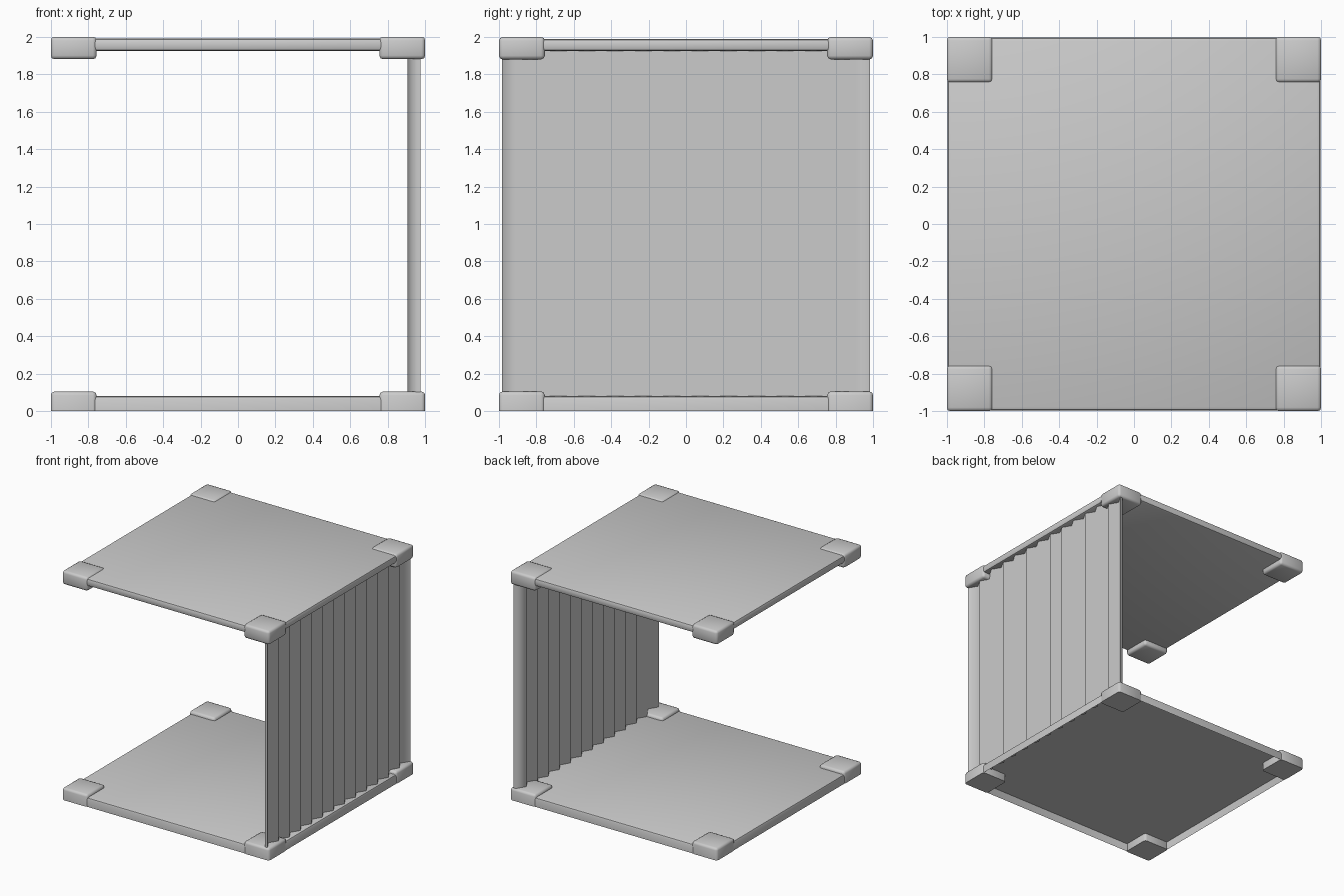
import bpy
import bmesh

cube = bpy.data.objects.get("Cube")
if cube:
    bpy.data.objects.remove(cube, do_unlink=True)

# Single grey finish
grey = bpy.data.materials.new("light_grey")
grey.use_nodes = True
grey.diffuse_color = (0.6, 0.6, 0.6, 1)
grey.node_tree.nodes["Principled BSDF"].inputs["Base Color"].default_value = grey.diffuse_color


def finish(bm, name, angle=None):
    bmesh.ops.recalc_face_normals(bm, faces=bm.faces)
    mesh = bpy.data.meshes.new(name)
    bm.to_mesh(mesh)
    bm.free()
    mesh.materials.append(grey)
    obj = bpy.data.objects.new(name, mesh)
    bpy.context.collection.objects.link(obj)
    bpy.ops.object.select_all(action="DESELECT")
    obj.select_set(True)
    bpy.context.view_layer.objects.active = obj
    if angle:
        bpy.ops.object.shade_smooth_by_angle(angle=angle)
    else:
        bpy.ops.object.shade_smooth()
    return obj


def box(x, y, size, z0, z1):
    """Square block centred on x, y."""
    bm = bmesh.new()
    bmesh.ops.create_cube(bm, size=1)
    for v in bm.verts:
        v.co = (x + v.co.x * size, y + v.co.y * size, z0 + (v.co.z + 0.5) * (z1 - z0))
    return bm


def round_edges(bm, width, keep_bottom):
    """Bevel the edges, optionally leaving the bottom outline sharp."""
    low = min(v.co.z for v in bm.verts) + 0.001
    edges = [e for e in bm.edges
             if not (keep_bottom and all(v.co.z < low for v in e.verts))]
    bmesh.ops.bevel(bm, geom=edges, offset=width, segments=2,
                    profile=0.5, affect="EDGES")


# Lower panel: thin tray, open underneath
bm = box(0, 0, 1.99, 0, 0.08)
round_edges(bm, 0.018, True)
bm.normal_update()
under = [f for f in bm.faces if f.normal.z < -0.9]
bmesh.ops.inset_region(bm, faces=under, thickness=0.006)
for v in {v for f in under for v in f.verts}:
    v.co.z += 0.068
finish(bm, "lower_panel", 0.7)

# Upper panel: slab with rounded rim
bm = box(0, 0, 1.99, 1.925, 1.99)
round_edges(bm, 0.018, False)
finish(bm, "upper_panel", 0.7)

# Corner blocks with softly domed shading
for level, z0, z1 in (("lower", 0, 0.105), ("upper", 1.88, 2.0)):
    for side, sx in (("left", 1), ("right", -1)):
        for end, sy in (("front", -1), ("back", 1)):
            bm = box(sx * 0.8775, sy * 0.8775, 0.245, z0, z1)
            round_edges(bm, 0.02, level == "lower")
            bm.normal_update()
            caps = [f for f in bm.faces if abs(f.normal.z) > 0.9 and f.calc_area() > 0.03]
            bmesh.ops.poke(bm, faces=caps)
            finish(bm, f"{level}_{end}_{side}_block", 1.2)

# Side wall: folded zigzag sheet with some thickness
FOLDS = 26
bm = bmesh.new()
rows = []
for i in range(FOLDS + 1):
    y = -0.985 + 1.97 * i / FOLDS
    outer = 0.975 if i % 2 == 0 else 0.93
    rows.append([bm.verts.new((x, y, z)) for x, z in
                 ((outer, 0.06), (outer, 1.94), (outer - 0.025, 1.94), (outer - 0.025, 0.06))])
for a, b in zip(rows, rows[1:]):
    for k in range(4):
        n = (k + 1) % 4
        bm.faces.new((a[k], b[k], b[n], a[n]))
bm.faces.new(rows[0])
bm.faces.new(rows[-1])
finish(bm, "folded_side_wall", 1.2)
